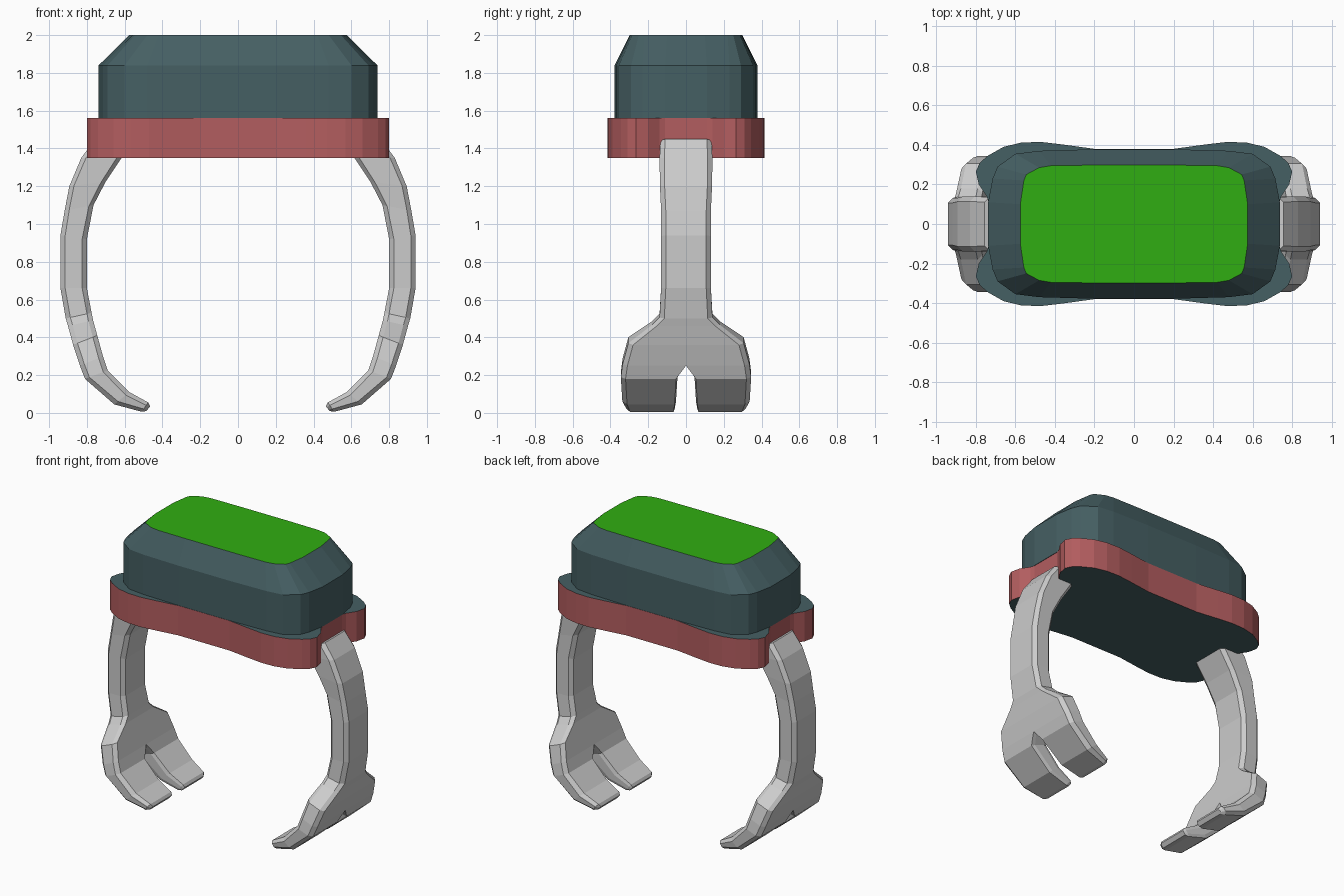
import bpy, bmesh
from mathutils import Vector

if "Cube" in bpy.data.objects:
    bpy.data.objects.remove(bpy.data.objects["Cube"])


def material(name, rgb):
    m = bpy.data.materials.new(name)
    m.diffuse_color = (*rgb, 1)
    m.use_nodes = True
    m.node_tree.nodes["Principled BSDF"].inputs["Base Color"].default_value = m.diffuse_color
    return m


teal = material("teal", (0.06, 0.115, 0.125))
red = material("red", (0.45, 0.11, 0.115))
green = material("green", (0.03, 0.42, 0.006))


def finish(name, bm, mats=()):
    bmesh.ops.recalc_face_normals(bm, faces=bm.faces)
    me = bpy.data.meshes.new(name)
    bm.to_mesh(me)
    bm.free()
    for m in mats:
        me.materials.append(m)
    ob = bpy.data.objects.new(name, me)
    bpy.context.collection.objects.link(ob)
    return ob


def full_loop(quarter):
    """Mirror a quarter outline into all four quadrants, in order."""
    half = quarter + [(x, -y) for x, y in reversed(quarter)]
    return half + [(-x, -y) for x, y in half]


def stack(rings):
    """Closed solid from (quarter outline, z) layers."""
    bm = bmesh.new()
    loops = [[bm.verts.new((x, y, z)) for x, y in full_loop(q)] for q, z in rings]
    for a, b in zip(loops, loops[1:]):
        for i in range(len(a)):
            j = (i + 1) % len(a)
            bm.faces.new((a[i], a[j], b[j], b[i]))
    bm.faces.new(loops[0])
    bm.faces.new(loops[-1])
    return bm


# Base plate: waisted sides, notched ends, red rim
plate = [(0.20, 0.38), (0.36, 0.402), (0.47, 0.415), (0.57, 0.412), (0.66, 0.39),
         (0.74, 0.345), (0.78, 0.31), (0.80, 0.265), (0.785, 0.20), (0.745, 0.14), (0.735, 0.11)]
bm = stack([(plate, 1.35), (plate, 1.56)])
for f in bm.faces:
    f.material_index = 0 if len(f.verts) > 4 else 1
finish("base_plate", bm, (teal, red))

# Upper housing with sloped shoulders and green lid
wall = [(0.20, 0.378), (0.48, 0.37), (0.60, 0.355), (0.69, 0.29), (0.715, 0.23), (0.738, 0.11)]
lid = [(0.20, 0.298), (0.42, 0.295), (0.48, 0.285), (0.545, 0.25), (0.557, 0.22), (0.575, 0.10)]
bm = stack([(wall, 1.56), (wall, 1.84), (lid, 2.0)])
for f in bm.faces:
    f.material_index = 1 if min(v.co.z for v in f.verts) > 1.99 else 0
finish("housing", bm, (teal, green))

# Leg stations: outer x, z, inner x, z, slit half width, outer half width
stations = [
    (0.755, 1.45, 0.58, 1.40, 0, 0.135),
    (0.83, 1.35, 0.62, 1.345, 0, 0.14),
    (0.893, 1.20, 0.70, 1.225, 0, 0.138),
    (0.918, 1.07, 0.765, 1.10, 0, 0.132),
    (0.94, 0.94, 0.80, 0.92, 0, 0.132),
    (0.94, 0.66, 0.80, 0.66, 0, 0.132),
    (0.912, 0.50, 0.775, 0.53, 0, 0.14),
    (0.90, 0.46, 0.767, 0.49, 0, 0.18),
    (0.873, 0.36, 0.745, 0.41, 0, 0.305),
    (0.837, 0.25, 0.715, 0.30, 0, 0.335),
    (0.81, 0.18, 0.69, 0.225, 0.045, 0.345),
    (0.655, 0.045, 0.575, 0.11, 0.053, 0.337),
    (0.51, 0.006, 0.475, 0.055, 0.06, 0.315),
    (0.485, 0.01, 0.465, 0.035, 0.068, 0.29),
]
bm = bmesh.new()
rings = []
for ox, oz, ix, iz, y0, y1 in stations:
    o, i = Vector((ox, 0, oz)), Vector((ix, 0, iz))
    c = 0.025 if y0 == 0 else min(0.025, (o - i).length * 0.3)
    d = (i - o).normalized() * c
    s = 0.3 * c if y0 else 0
    section = [(o, y0 + s), (o, y1 - c), (o + d, y1), (i - d, y1),
               (i, y1 - c), (i, y0 + s), (i - d, y0), (o + d, y0)]
    rings.append([bm.verts.new(p + Vector((0, y, 0))) for p, y in section])
for a, b in zip(rings, rings[1:]):
    for k in range(8):
        j = (k + 1) % 8
        bm.faces.new((a[k], a[j], b[j], b[k]))
bm.faces.new(rings[0])
bm.faces.new(rings[-1])
bmesh.ops.recalc_face_normals(bm, faces=bm.faces)
# Open the centre plane so the mirrored halves join above the toe slit
centre = [f for f in bm.faces if all(abs(v.co.y) < 1e-5 for v in f.verts)]
bmesh.ops.delete(bm, geom=centre, context='FACES')
dup = bmesh.ops.duplicate(bm, geom=bm.verts[:] + bm.edges[:] + bm.faces[:])["geom"]
bmesh.ops.scale(bm, vec=(1, -1, 1), verts=[g for g in dup if isinstance(g, bmesh.types.BMVert)])
bmesh.ops.remove_doubles(bm, verts=bm.verts, dist=1e-4)
legs = finish("legs", bm)
mirror = legs.modifiers.new("other_side", 'MIRROR')
mirror.use_axis = (True, False, False)
